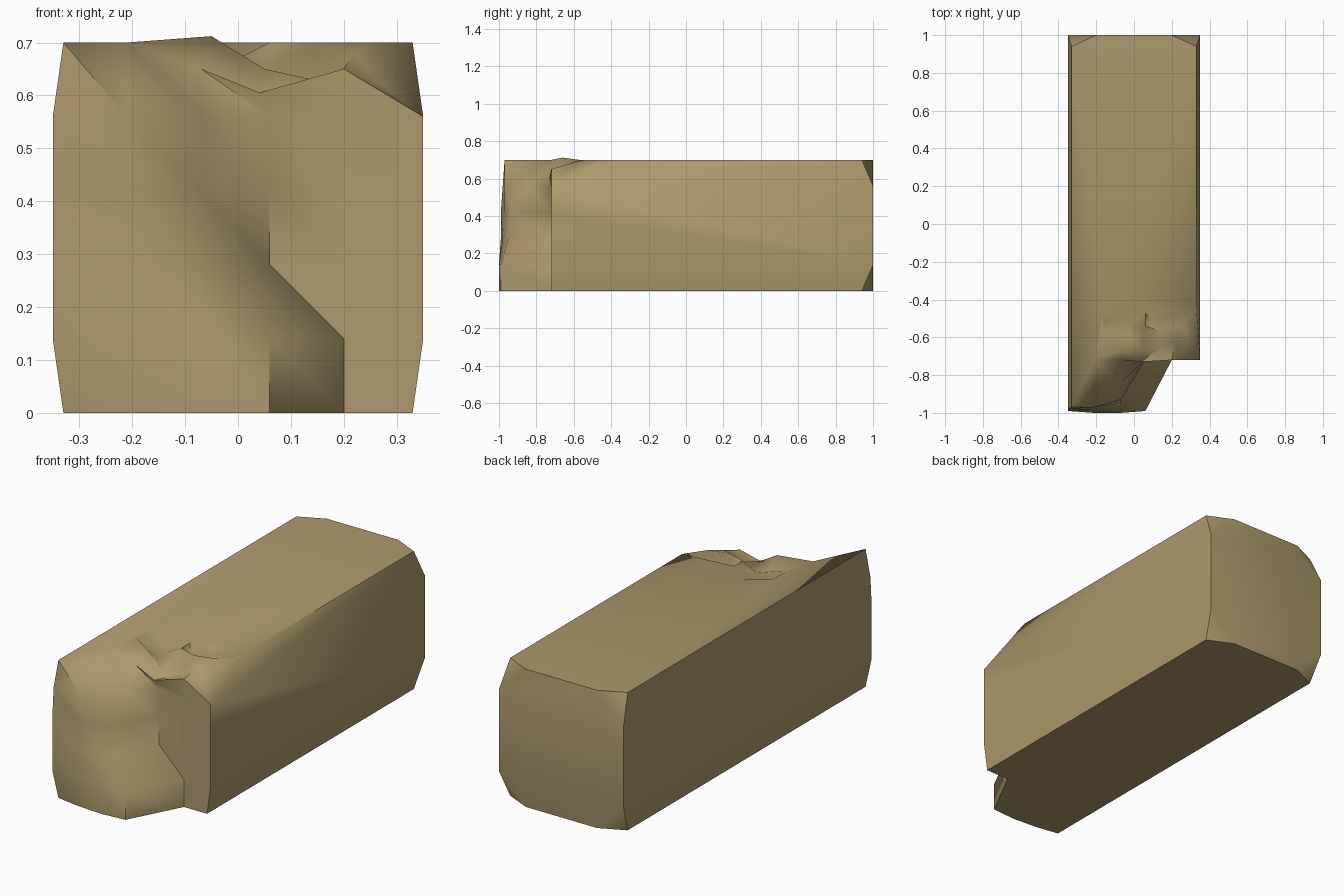
import bpy, bmesh
from mathutils import Vector
from mathutils.geometry import delaunay_2d_cdt

if "Cube" in bpy.data.objects:
    bpy.data.objects.remove(bpy.data.objects["Cube"])

bm = bmesh.new()
cache = {}


def vert(p):
    key = tuple(round(c, 3) for c in p)
    if key not in cache:
        cache[key] = bm.verts.new(key)
    return cache[key]


def face(*pts):
    # skips repeated corners so quads may collapse to triangles
    vs = list(dict.fromkeys(vert(p) for p in pts))
    if len(vs) > 2:
        bm.faces.new(vs)


# broken front end: depth of each column at every height
xs = [-.35, -.21, -.07, .06, .20, .35]
depth = {
    .00: [-.97, -.99, -1.0, -.99, -.72, -.72],
    .14: [-.99, -1.0, -1.0, -.99, -.72, -.72],
    .28: [-.99, -.98, -.95, -.72, -.72, -.72],
    .42: [-.99, -.97, -.93, -.72, -.72, -.72],
    .56: [-.98, -.97, -.84, -.72, -.72, -.72],
}
rows = []
for z, ys in depth.items():
    rows.append([(x * (.33 / .35 if z == 0 and abs(x) > .3 else 1), y, z)
                 for x, y in zip(xs, ys)])
rim = [(-.33, -.97, .70), (-.21, -.72, .70), (-.07, -.72, .65),
       (.04, -.73, .605), (.20, -.72, .65), (.35, -.72, .56)]
rows.append(rim)
for lo, hi in zip(rows, rows[1:]):
    for i in range(5):
        a, b, c, d = lo[i], lo[i + 1], hi[i + 1], hi[i]
        face(a, b, d)
        if c != b:
            face(b, c, d)

# top face with the chipped crater and worn right corner
back_top = [(.33, .94, .7), (.2, 1, .7), (-.2, 1, .7), (-.33, .94, .7)]
outline = rim + [(.33, -.44, .70)] + back_top
chips = [(-.06, -.37, .70), (-.17, -.46, .70), (-.16, -.52, .69),
         (-.06, -.46, .65), (.06, -.47, .70), (.09, -.51, .66),
         (.15, -.57, .70), (.14, -.65, .63), (.05, -.68, .65),
         (-.05, -.66, .712), (-.03, -.61, .65), (-.02, -.54, .66),
         (.05, -.59, .65), (.06, -.54, .70), (-.17, -.57, .70),
         (.26, -.54, .70), (.27, -.67, .62), (.22, -.62, .68)]
pts = outline + chips
n = len(outline)
_, _, tris, ov, _, _ = delaunay_2d_cdt(
    [Vector(p[:2]) for p in pts], [(i, (i + 1) % n) for i in range(n)],
    [], 1, 1e-5)
for t in tris:
    face(*[pts[ov[i][0]] for i in t])

# back end with four clipped corners
face((-.2, 1, 0), (.2, 1, 0), (.35, 1, .14), (.35, 1, .56),
     (.2, 1, .7), (-.2, 1, .7), (-.35, 1, .56), (-.35, 1, .14))
for s in (-1, 1):
    for z, zs in ((0, .14), (.7, .56)):
        face((s * .33, .94, z), (s * .2, 1, z), (s * .35, 1, zs))

# long sides, slightly tapered at top and bottom
for s, col in ((-1, 0), (1, 5)):
    f = [r[col] for r in rows]
    face(f[0], f[1], (s * .35, 1, .14), (s * .33, .94, 0))
    face(*f[1:5], (s * .35, 1, .56), (s * .35, 1, .14))
    top = [(.33, -.44, .7)] if s > 0 else [f[5]]
    face(f[4], *top, (s * .33, .94, .7), (s * .35, 1, .56))

# underside
face(*rows[0], (.33, .94, 0), (.2, 1, 0), (-.2, 1, 0), (-.33, .94, 0))

bmesh.ops.recalc_face_normals(bm, faces=bm.faces)
mesh = bpy.data.meshes.new("broken_stone_block")
bm.to_mesh(mesh)
bm.free()
block = bpy.data.objects.new("broken_stone_block", mesh)
bpy.context.collection.objects.link(block)

# sandstone colour
mat = bpy.data.materials.new("sandstone")
mat.diffuse_color = (.42, .32, .15, 1)
mat.use_nodes = True
mat.node_tree.nodes["Principled BSDF"].inputs["Base Color"].default_value = mat.diffuse_color
mesh.materials.append(mat)

bpy.context.view_layer.objects.active = block
block.select_set(True)
bpy.ops.object.shade_smooth_by_angle(angle=.96)
